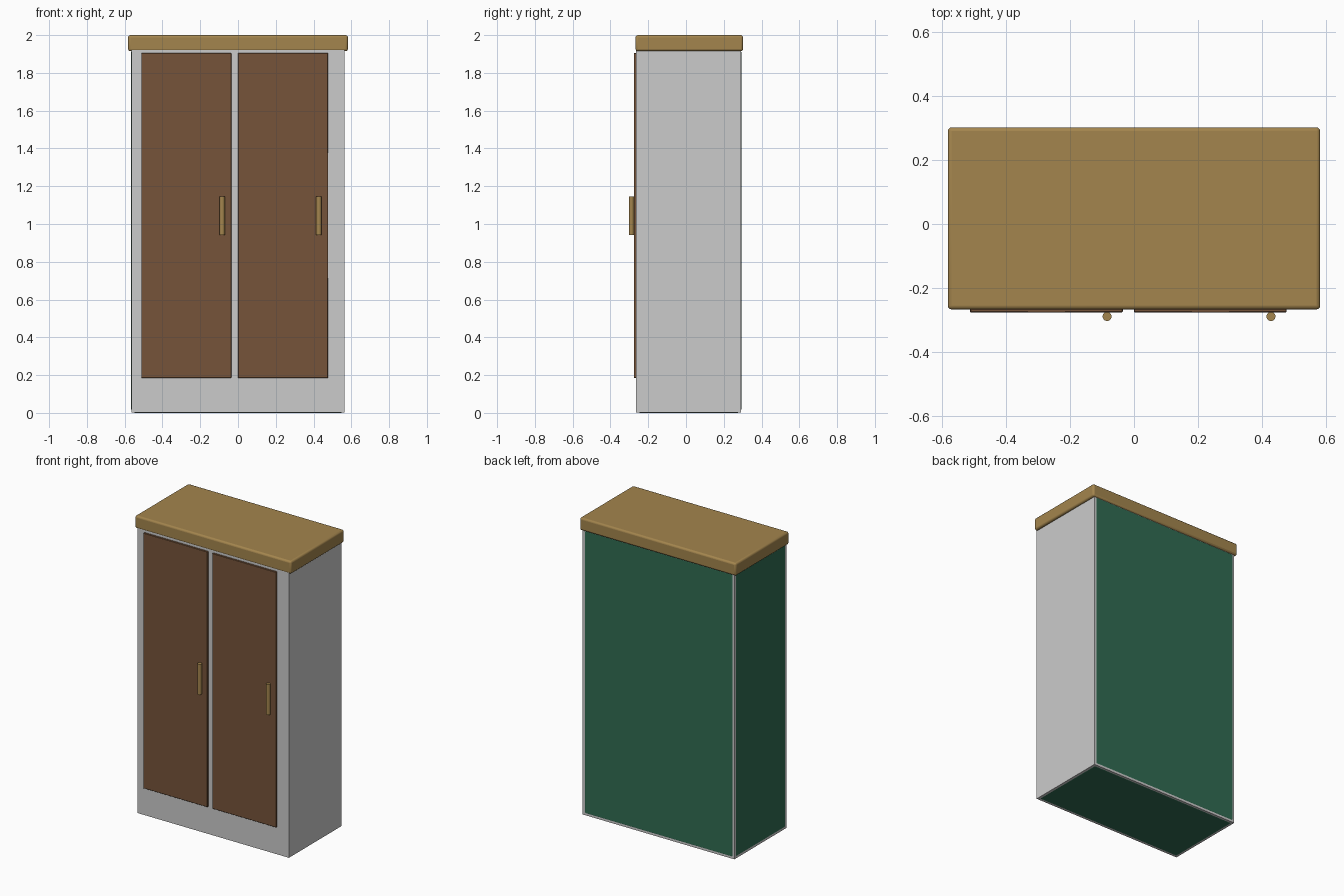
import bpy

if "Cube" in bpy.data.objects:
    bpy.data.objects.remove(bpy.data.objects["Cube"])


def material(name, rgb):
    mat = bpy.data.materials.new(name)
    mat.diffuse_color = (*rgb, 1)
    mat.use_nodes = True
    mat.node_tree.nodes["Principled BSDF"].inputs["Base Color"].default_value = mat.diffuse_color
    return mat


GREEN = material("green_paint", (0.03, 0.15, 0.085))
BROWN = material("brown_wood", (0.18, 0.088, 0.042))
TAN = material("tan_wood", (0.37, 0.235, 0.075))


def finish(obj, name, mat, bevel, segments):
    obj.name = name
    if mat:
        obj.data.materials.append(mat)
    if bevel:
        mod = obj.modifiers.new("bevel", 'BEVEL')
        mod.width = bevel
        mod.segments = segments
        bpy.ops.object.shade_smooth_by_angle()
    return obj


def box(name, x, y, z, mat=None, bevel=0, segments=3):
    """Box spanning the given (min, max) ranges."""
    spans = (x, y, z)
    bpy.ops.mesh.primitive_cube_add(size=1, location=[(a + b) / 2 for a, b in spans])
    obj = bpy.context.object
    obj.scale = [b - a for a, b in spans]
    bpy.ops.object.transform_apply(location=False, rotation=False, scale=True)
    return finish(obj, name, mat, bevel, segments)


# Grey carcass with crisp edges
box("cabinet_frame", (-0.565, 0.565), (-0.265, 0.292), (0.001, 1.93))

# Green bevelled body, a hair proud at back, left and underside
box("cabinet_body", (-0.566, 0.564), (-0.264, 0.293), (0, 1.93), GREEN, 0.02)

# Overhanging rounded top
box("cabinet_top", (-0.582, 0.582), (-0.267, 0.302), (1.915, 2.0), TAN, 0.012)

# Two doors, each with an upright bar handle near its right edge
for side, x in (("left", -0.512), ("right", 0.0)):
    box(side + "_door", (x, x + 0.477), (-0.276, -0.255), (0.185, 1.905), BROWN, 0.002, 1)
    bpy.ops.mesh.primitive_cylinder_add(vertices=24, radius=0.014, depth=0.205,
                                        location=(x + 0.428, -0.289, 1.043))
    finish(bpy.context.object, side + "_handle", TAN, 0, 1)
    bpy.ops.object.shade_smooth_by_angle()
